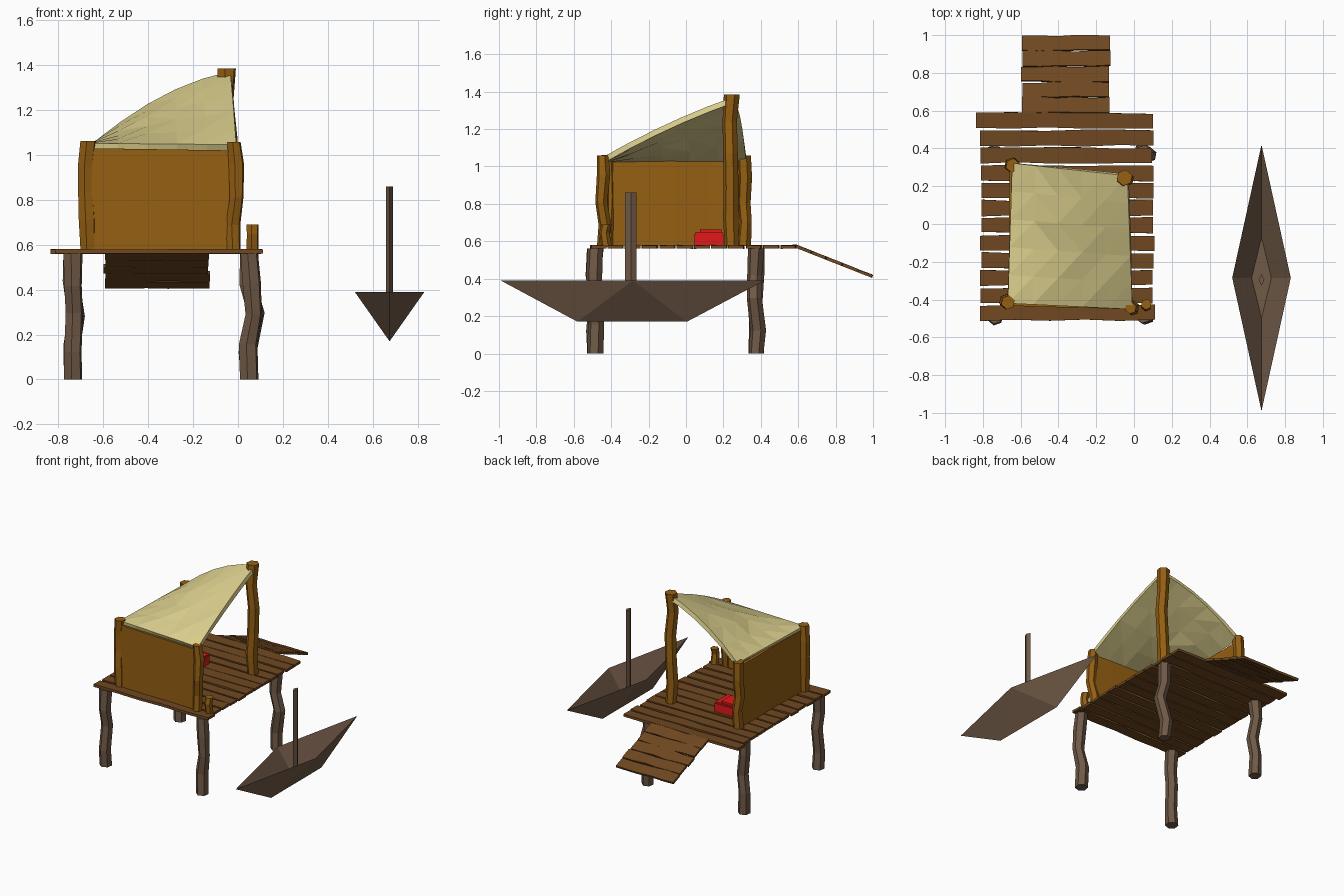
import bpy, bmesh, math, random
from mathutils import Vector, Matrix

if "Cube" in bpy.data.objects:
    bpy.data.objects.remove(bpy.data.objects["Cube"])

random.seed(4)


def mat(name, rgb):
    m = bpy.data.materials.new(name)
    m.diffuse_color = (*rgb, 1)
    m.use_nodes = True
    m.node_tree.nodes["Principled BSDF"].inputs["Base Color"].default_value = m.diffuse_color
    return m


DECK = mat("deck_wood", (0.16, 0.065, 0.015))
WARM = mat("warm_wood", (0.30, 0.115, 0.006))
GREY = mat("grey_wood", (0.16, 0.10, 0.062))
CLOTH = mat("canvas", (0.72, 0.63, 0.27))
RED = mat("red_paint", (0.75, 0.01, 0.01))


def j(a):
    return random.uniform(-a, a)


def finish(name, bm, m):
    bmesh.ops.recalc_face_normals(bm, faces=bm.faces)
    me = bpy.data.meshes.new(name)
    bm.to_mesh(me)
    bm.free()
    me.materials.append(m)
    ob = bpy.data.objects.new(name, me)
    bpy.context.collection.objects.link(ob)
    return ob


def loft(bm, rings):
    """Skin a list of equal-length point rings and cap both ends."""
    vs = [[bm.verts.new(p) for p in r] for r in rings]
    n = len(vs[0])
    for a, b in zip(vs, vs[1:]):
        for i in range(n):
            bm.faces.new((a[i], a[(i + 1) % n], b[(i + 1) % n], b[i]))
    bm.faces.new(vs[0][::-1])
    bm.faces.new(vs[-1])


def post(name, x, y, z0, z1, r, m, segs=4, bends=None):
    """Crooked six-sided pole."""
    bm = bmesh.new()
    rings = []
    for k in range(segs + 1):
        end = k in (0, segs)
        z = z0 + (z1 - z0) * k / segs + (0 if end else j(0.02))
        ox, oy = (0, 0) if end else (j(0.012), j(0.012))
        if bends and k in bends:
            ox = bends[k]
        rr = r * (1 + j(0.08))
        rings.append([(x + ox + rr * math.cos(math.radians(60 * i + 20)),
                       y + oy + rr * math.sin(math.radians(60 * i + 20)), z)
                      for i in range(6)])
    loft(bm, rings)
    return finish(name, bm, m)


def plank(bm, x0, x1, width, thick, M, segs=5):
    """Rough board along x, placed by matrix M."""
    rings = []
    x0, x1 = x0 + j(0.005), x1 + j(0.005)
    for k in range(segs + 1):
        x = x0 + (x1 - x0) * k / segs
        a, b = -width / 2 + j(0.005), width / 2 + j(0.005)
        t = thick / 2
        rings.append([M @ Vector(p) for p in
                      ((x, a, -t), (x, b, -t), (x, b, t + j(0.002)), (x, a, t + j(0.002)))])
    loft(bm, rings)


def box(name, lo, hi, m):
    bm = bmesh.new()
    bmesh.ops.create_cube(bm, size=1)
    for v in bm.verts:
        v.co = [(lo[i] + hi[i]) / 2 + v.co[i] * (hi[i] - lo[i]) for i in range(3)]
    return finish(name, bm, m)


# Deck boards
bm = bmesh.new()
for i in range(12):
    extra_l = 0.02 if i == 11 else 0
    extra_r = 0.012 if i in (0, 4) else 0
    M = Matrix.Translation((0, -0.47 + i * 0.0925, 0.570)) @ Matrix.Rotation(j(0.03), 4, 'X')
    plank(bm, -0.812 - extra_l, 0.10 + extra_r, 0.08, 0.018, M)
finish("deck_boards", bm, DECK)

# Sloping gangway at the back
bm = bmesh.new()
slope = Matrix.Translation((0, 0.565, 0.582)) @ Matrix.Rotation(math.radians(-21.5), 4, 'X')
for i in range(5):
    plank(bm, -0.595, -0.13, 0.082, 0.016, slope @ Matrix.Translation((0, 0.068 + i * 0.088, 0)))
finish("gangway_boards", bm, DECK)

# Stilts
for name, x, y, bends in (("front_left", -0.735, -0.485, {3: 0.0}),
                          ("front_right", 0.05, -0.485, {2: 0.02}),
                          ("back_left", -0.735, 0.375, {2: 0.015}),
                          ("back_right", 0.05, 0.375, {2: 0.03, 3: -0.005})):
    post(name + "_stilt", x, y, 0, 0.562, 0.042, GREY, 4, bends)

# Shelter posts and mooring stub
post("front_left_post", -0.667, -0.415, 0.575, 1.062, 0.039, WARM)
post("front_right_post", -0.018, -0.445, 0.575, 1.058, 0.034, WARM)
post("back_left_post", -0.643, 0.31, 0.575, 1.06, 0.036, WARM)
post("tall_post", -0.05, 0.245, 0.575, 1.385, 0.041, WARM, 5)
post("mooring_stub", 0.065, -0.425, 0.57, 0.69, 0.028, WARM, 2)


# Walls (thin panels between posts)
def wall(name, p, q, zp, zq, t=0.022):
    p, q = Vector(p), Vector(q)
    d = (q - p).normalized()
    n = Vector((-d.y, d.x)) * t / 2
    bm = bmesh.new()
    rings = []
    for k in range(5):
        f = k / 4
        c = p.lerp(q, f) + n * j(0.4)
        z = zp + (zq - zp) * f
        rings.append([(c.x - n.x, c.y - n.y, 0.577), (c.x + n.x, c.y + n.y, 0.577),
                      (c.x + n.x, c.y + n.y, z), (c.x - n.x, c.y - n.y, z)])
    loft(bm, rings)
    finish(name, bm, WARM)


wall("front_wall", (-0.66, -0.42), (-0.02, -0.44), 1.03, 1.02)
wall("left_wall", (-0.66, -0.41), (-0.645, 0.305), 1.03, 1.03)

# Canvas roof stretched over the four posts
A, B = Vector((-0.668, -0.42, 1.052)), Vector((-0.008, -0.452, 1.046))
C, D = Vector((-0.035, 0.255, 1.372)), Vector((-0.645, 0.322, 1.052))
N = 5
bm = bmesh.new()
grid = []
for a in range(N + 1):
    row = []
    for b in range(N + 1):
        u, v = a / N, b / N
        p = A.lerp(B, u).lerp(D.lerp(C, u), v)
        p.z += 0.20 * u * (1 - u) * v + 0.08 * v * (1 - v) * u
        if 0 < a < N and 0 < b < N:
            p.z += j(0.008)
        row.append(bm.verts.new(p))
    grid.append(row)
for a in range(N):
    for b in range(N):
        bm.faces.new((grid[a][b], grid[a + 1][b], grid[a + 1][b + 1], grid[a][b + 1]))
bmesh.ops.triangulate(bm, faces=bm.faces)
roof = finish("canvas_roof", bm, CLOTH)
sol = roof.modifiers.new("thickness", 'SOLIDIFY')
sol.thickness = 0.03
sol.offset = -1

# Red case
box("case_body", (-0.59, 0.045, 0.58), (-0.37, 0.2, 0.64), RED)
box("case_lid", (-0.585, 0.05, 0.638), (-0.375, 0.195, 0.65), RED)
box("case_handle", (-0.54, 0.075, 0.648), (-0.42, 0.19, 0.664), RED)

# Boat hull: diamond rim, keel edge below, sunken diamond floor inside
bm = bmesh.new()
cx = 0.675


def V(x, y, z):
    return bm.verts.new((cx + x, y, z))


rim = [V(0, -0.99, 0.39), V(0.155, -0.285, 0.39), V(0, 0.42, 0.39), V(-0.155, -0.285, 0.39)]
floor = [V(0, -0.5, 0.245), V(0.052, -0.285, 0.245), V(0, -0.07, 0.245), V(-0.052, -0.285, 0.245)]
k0, k1 = V(0, -0.58, 0.17), V(0, 0.005, 0.17)
for s in (1, 3):
    bm.faces.new((rim[0], rim[s], k0))
    bm.faces.new((rim[s], rim[2], k1))
    bm.faces.new((rim[s], k1, k0))
for i in range(4):
    bm.faces.new((rim[i], rim[(i + 1) % 4], floor[(i + 1) % 4], floor[i]))
bm.faces.new(floor)
finish("boat_hull", bm, GREY)

# Mast
bm = bmesh.new()
loft(bm, [[(cx, -0.325, z), (cx + 0.015, -0.295, z), (cx, -0.265, z), (cx - 0.015, -0.295, z)]
          for z in (0.24, 0.86)])
finish("boat_mast", bm, GREY)
